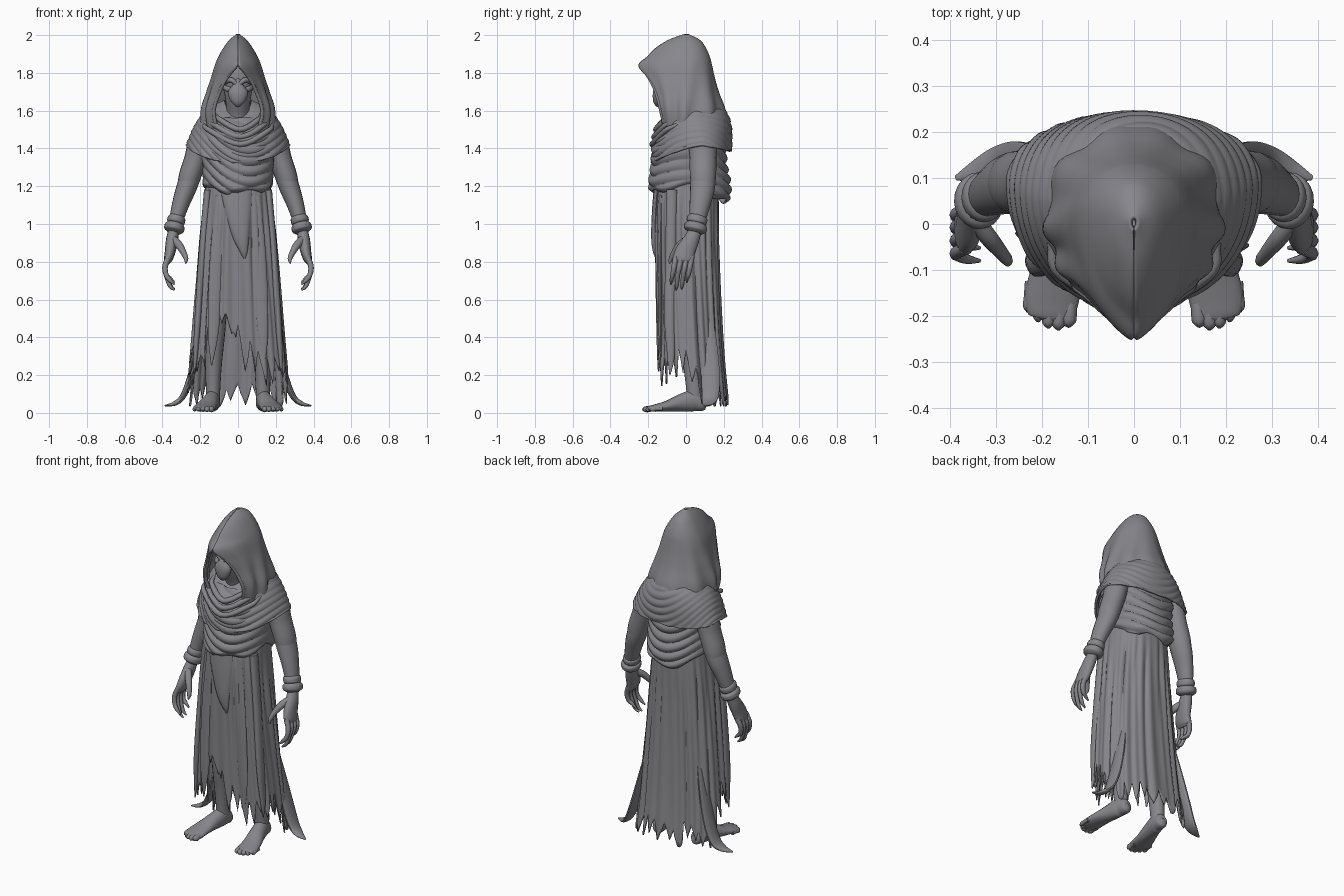
import bpy, bmesh, math, random
from mathutils import Vector as V
random.seed(4)
mat = bpy.data.materials.new("ash grey")
mat.diffuse_color = (0.24, 0.24, 0.26, 1)


def table(tab, t):
    """Smooth interpolation of rows (key, value, value...)."""
    tab = sorted(tab)
    t = min(max(t, tab[0][0]), tab[-1][0])
    i = max(j for j in range(len(tab) - 1) if tab[j][0] <= t)
    p, q = tab[i], tab[i + 1]
    o, r = tab[max(i - 1, 0)], tab[min(i + 2, len(tab) - 1)]
    h = q[0] - p[0]
    s = (t - p[0]) / h
    out = []
    for k in range(1, len(p)):
        m0 = (q[k] - o[k]) / (q[0] - o[0]) * h
        m1 = (r[k] - p[k]) / (r[0] - p[0]) * h
        out.append((2*s**3 - 3*s*s + 1) * p[k] + (s**3 - 2*s*s + s) * m0
                   + (3*s*s - 2*s**3) * q[k] + (s**3 - s*s) * m1)
    return out


def loft(name, rows, closed=True, caps=False, mirror=False, thick=0, angle=50):
    bm = bmesh.new()
    vs = [[bm.verts.new(p) for p in r] for r in rows]
    n = len(rows[0])
    for a, b in zip(vs, vs[1:]):
        for i in range(n if closed else n - 1):
            j = (i + 1) % n
            bm.faces.new((a[i], a[j], b[j], b[i]))
    if caps:
        bm.faces.new(vs[0])
        bm.faces.new(vs[-1])
    bmesh.ops.recalc_face_normals(bm, faces=bm.faces)
    me = bpy.data.meshes.new(name)
    bm.to_mesh(me)
    me.polygons.foreach_set("use_smooth", [True] * len(me.polygons))
    me.set_sharp_from_angle(angle=math.radians(angle))
    me.materials.append(mat)
    ob = bpy.data.objects.new(name, me)
    bpy.context.collection.objects.link(ob)
    if thick:
        m = ob.modifiers.new("thickness", 'SOLIDIFY')
        m.thickness, m.offset = thick, 0
    if mirror:
        ob.modifiers.new("mirror", 'MIRROR')
    return ob


def tube(name, pts, ref=(0, 1, 0), seg=14, sub=5, mirror=True):
    """Tapered tube; each point is x, y, z, radius across, radius along ref."""
    tab = [(i, *p) for i, p in enumerate(pts)]
    n = (len(pts) - 1) * sub
    s = [table(tab, i / sub) for i in range(n + 1)]
    rows = []
    for i, (x, y, z, ra, rb) in enumerate(s):
        t = (V(s[min(i + 1, n)][:3]) - V(s[max(i - 1, 0)][:3])).normalized()
        u = V(ref).cross(t).normalized()
        w = t.cross(u)
        rows.append([V((x, y, z)) + u * max(ra, .002) * math.cos(a) + w * max(rb, .002) * math.sin(a)
                     for a in (k * math.tau / seg for k in range(seg))])
    return loft(name, rows, caps=True, mirror=mirror)


def ring_pt(a, hw, yf, yb, p=1.0, d=0.0, ym=None):
    """Rounded section point, a = 0 at the front, widest at ym."""
    s, c = math.sin(a), math.cos(a)
    ym = (yf + yb) / 2 if ym is None else ym
    depth = ym - yf if c > 0 else yb - ym
    return (hw * (1 + d) * math.copysign(abs(s) ** p, s),
            ym - depth * (1 + d) * math.copysign(abs(c) ** p, c))


def swag(x, z, width, slant=0.0):
    """Hanging U-shaped folds, rounded ridges with sharp valleys."""
    return abs(math.sin((z - 2.6 * x * x + slant * x) * math.pi / width)) - .6


# hood: pointed shell with an open front
HOOD = [(2.0, .006, -.01, .012, 0), (1.97, .042, -.09, .07, 0), (1.93, .072, -.155, .1, 0),
        (1.88, .1, -.205, .122, 0), (1.84, .116, -.248, .132, .002), (1.77, .136, -.196, .148, .06),
        (1.7, .158, -.16, .168, .095), (1.6, .186, -.132, .205, .128), (1.48, .185, -.11, .222, .11)]
rows = []
for i in range(57):
    z = 2.0 - .52 * (i / 56) ** 1.4
    w, yf, yb, o = table(HOOD, z)
    o, ym = max(o, 0), min(.02, yb * .2)
    row = []
    for k in range(-36, 37):
        u, s = abs(k) / 36, (1 if k >= 0 else -1)
        if u < .5:
            x, y = w * math.sin(u * math.pi), ym + (yb - ym) * math.cos(u * math.pi)
        else:
            th = (u - .5) * 2 * 1.1
            x = o + (w - o) * (math.cos(th) - math.cos(1.1)) / (1 - math.cos(1.1))
            y = ym + (yf - ym) * math.sin(th) / math.sin(1.1)
        low = max(0, min(1, (1.88 - z) / .25))
        f = 1 + .05 * low * (math.sin(24 * u + 8 * z) - .2) * min(1, 4 * u) * min(1, 5 * (1 - u))
        row.append((s * x * f, y * f, z))
    rows.append(row)
loft("hood", rows, closed=False, thick=.012)
tube("hood_hem", [(.002, -.245, 1.838, .005, .005), (.06, -.195, 1.77, .008, .008), (.096, -.16, 1.7, .009, .009),
                  (.128, -.132, 1.6, .01, .01), (.112, -.11, 1.5, .01, .01)], seg=8)

# masked face
tube("head", [(0, -.05, 1.87, .01, .01), (0, -.05, 1.84, .065, .07), (0, -.05, 1.76, .088, .085),
              (0, -.05, 1.68, .07, .07), (0, -.02, 1.58, .06, .06), (0, 0, 1.48, .07, .07)], mirror=False, seg=24)
tube("beak_mask", [(0, -.11, 1.775, .012, .012), (0, -.135, 1.74, .025, .022), (0, -.145, 1.7, .052, .03),
                   (0, -.145, 1.655, .042, .03), (0, -.14, 1.63, .02, .02), (0, -.135, 1.62, .004, .004)], mirror=False)
tube("brow", [(.008, -.148, 1.74, .01, .01), (.035, -.142, 1.762, .014, .012), (.065, -.115, 1.755, .014, .012),
              (.088, -.08, 1.73, .008, .008)], seg=10)
tube("cheek", [(.03, -.14, 1.715, .008, .008), (.055, -.125, 1.715, .015, .013), (.08, -.085, 1.73, .01, .01)], seg=10)

# shoulder shawl
N = 128
SHAWL = [(0, .07, -.07, .12, 1.65), (.3, .16, -.13, .205, 1.605), (.6, .22, -.16, .235, 1.53), (1, .272, -.175, .236, 1.415)]
rows = []
for i in range(57):
    t = i / 56
    hw, yf, yb, z0 = table(SHAWL, t)
    row = []
    for k in range(N):
        a = k * math.tau / N
        z = z0 - .09 * max(0, math.cos(a)) ** 1.5 - .03 * t * max(0, -math.cos(a))
        x, y = ring_pt(a, hw, yf, yb, .95, 0, .03 + .06 * t)
        d = .065 * t ** .5 * swag(x, z, .045, .25) * (1 - .7 * abs(math.sin(a)))
        row.append((*ring_pt(a, hw, yf, yb, .95, d, .03 + .06 * t), z))
    rows.append(row)
loft("shoulder_shawl", rows, thick=.012)

# collar rolls hanging below the chin
for i in range(3):
    g = i * .028
    tube("collar_roll", [(-.125 - g, -.04, 1.585 - g, .008, .008), (-.1 - g, -.11, 1.555 - g, .014, .014),
                         (.01, -.155 - g * .35, 1.5 - g * 1.4, .02, .016), (.105 + g, -.11, 1.55 - g, .014, .014),
                         (.125 + g, -.04, 1.585 - g, .008, .008)], mirror=False, ref=(0, 0, 1), seg=10)

# draped torso cloth
TORSO = [(1.1, .17, -.18, .225), (1.18, .178, -.19, .232), (1.25, .182, -.187, .225), (1.32, .183, -.178, .21),
         (1.42, .195, -.172, .208), (1.5, .18, -.15, .19), (1.56, .13, -.1, .15)]
rows = []
for i in range(73):
    t = i / 72
    row = []
    for k in range(N):
        a = k * math.tau / N
        c = math.cos(a)
        hem = 1.2 - .03 * max(0, c) - .08 * max(0, -c) + .012 * math.sin(5 * a)
        z = 1.56 + (hem - 1.56) * t
        hw, yf, yb = table(TORSO, z)
        x, y = ring_pt(a, hw, yf, yb, .9)
        d = .075 * swag(x, z, .055, .35 if c > 0 else 0) * (.35 + .65 * abs(c))
        if t > .95:
            d -= .1 * (t - .95) / .05
        row.append((*ring_pt(a, hw, yf, yb, .9, d), z))
    rows.append(row)
loft("torso_drape", rows, thick=.01)

# long skirt with vertical folds and a torn hem
SKIRT = [(1.24, .165, -.14, .165), (1.1, .178, -.158, .168), (.9, .196, -.158, .168), (.6, .222, -.152, .178),
         (.3, .247, -.145, .195), (.03, .27, -.14, .22)]
HEM = [(-3.15, .1), (-2.4, .07), (-1.8, .09), (-1.5, .24), (-1.0, .25), (-.75, .27), (-.6, .47), (-.1, .48),
       (.05, .3), (.3, .22), (1.0, .24), (1.5, .22), (1.8, .09), (2.4, .07), (3.15, .1)]
COLS, TEETH = 240, 30
teeth = [random.uniform(.06, .17) for _ in range(TEETH)]
skew = [random.uniform(-.05, .05) for _ in range(TEETH)]
cols = []
for k in range(COLS):
    a = k * math.tau / COLS - math.pi
    q = k * TEETH / COLS
    j, f = int(q), q - int(q)
    h = max(table(HEM, a)[0] + teeth[j] * abs(2 * f - 1) + skew[j] - .03, .035)
    col = []
    for i in range(41):
        z = 1.24 + (h - 1.24) * i / 40
        hw, yf, yb = table(SKIRT, z)
        g = min(1, (1.24 - z) / .3)
        d = g * (.05 * (abs(math.sin(8.5 * a + .6 * math.sin(3 * z))) - .6) + .02 * math.sin(27 * a + 2 * z))
        col.append((*ring_pt(a, hw, yf, yb, .85, d), z))
    cols.append(col)
loft("torn_skirt", list(zip(*cols)), thick=.008, angle=60)

# loose cloth layered on the skirt
tube("front_panel", [(-.01, -.15, 1.2, .085, .02), (.0, -.16, 1.08, .07, .02), (.015, -.165, .94, .045, .02),
                     (.03, -.165, .86, .022, .012), (.035, -.155, .81, .003, .003)], mirror=False)
tube("side_strip", [(.16, -.075, 1.18, .02, .03), (.188, -.08, .85, .02, .03), (.212, -.085, .5, .018, .03),
                    (.225, -.08, .3, .012, .02), (.232, -.085, .2, .002, .003)])
tube("front_strip", [(.09, -.13, 1.15, .03, .012), (.115, -.138, .8, .035, .012), (.13, -.136, .45, .03, .01),
                     (.14, -.132, .25, .003, .003)])
tube("trailing_tail", [(.14, .08, .7, .01, .03), (.2, .115, .4, .015, .045), (.248, .13, .2, .018, .05),
                       (.29, .128, .09, .016, .045), (.335, .115, .05, .012, .03), (.388, .1, .038, .003, .005)])

# arms, cuffs and hands
tube("arm", [(.14, .09, 1.53, .04, .05), (.192, .09, 1.44, .055, .066), (.228, .092, 1.32, .055, .066),
             (.27, .088, 1.2, .054, .066), (.302, .075, 1.11, .046, .056), (.327, .06, 1.02, .037, .044),
             (.342, .048, .95, .03, .036)], seg=20)
tube("sleeve", [(.15, .09, 1.53, .04, .05), (.2, .09, 1.43, .06, .072), (.226, .09, 1.34, .06, .071),
                (.256, .09, 1.25, .058, .069), (.272, .09, 1.19, .05, .062)], seg=20)
for z, r in ((1.02, .045), (.98, .051)):
    x, y = .327 + (1.02 - z) * .25, .058 - (1.02 - z) * .2
    tube("wrist_cuff", [(x - .006, y + .006, z + .028, r * .7, r * .75), (x - .003, y + .003, z + .015, r, r * 1.15),
                        (x, y, z, r * 1.06, r * 1.22), (x + .003, y - .003, z - .014, r, r * 1.12),
                        (x + .006, y - .006, z - .026, r * .65, r * .7)], seg=20)
tube("palm", [(.342, .048, .96, .029, .035), (.35, .025, .91, .032, .044), (.36, -.005, .85, .028, .054),
              (.37, -.014, .81, .022, .055), (.374, -.016, .79, .01, .04)])
for y, tip in ((-.053, .68), (-.025, .65), (.004, .655), (.031, .69)):
    tube("finger", [(.366, y, .83, .016, .015), (.386, y - .01, .775, .015, .014), (.38, y - .018, .73, .013, .012),
                    (.36, y - .024, tip + .022, .011, .01), (.335, y - .027, tip, .004, .004)], seg=8)
tube("thumb", [(.345, .01, .92, .022, .022), (.314, -.032, .89, .021, .019), (.289, -.062, .85, .016, .015),
               (.275, -.08, .815, .012, .012), (.277, -.088, .79, .003, .003)], seg=10)

# legs and bare feet
tube("leg", [(.11, .02, .75, .065, .07), (.122, .02, .45, .056, .065), (.13, .035, .25, .044, .05),
             (.132, .045, .12, .038, .044), (.132, .045, .05, .036, .042)], seg=18)
tube("foot", [(.126, .105, .04, .015, .012), (.128, .09, .042, .034, .032), (.135, .04, .062, .056, .04),
              (.15, -.03, .052, .046, .046), (.168, -.1, .036, .029, .055), (.178, -.16, .026, .02, .06),
              (.18, -.2, .022, .013, .05), (.182, -.212, .02, .004, .035)], ref=(1, 0, 0), seg=18)
for i in range(5):
    x, y, r = .138 + i * .022, (-.208, -.214, -.21, -.196, -.175)[i], .016 - i * .0012
    tube("toe", [(x, y + .05, .022, r, r), (x + .002, y + .02, .022, r, r), (x + .004, y - .004, .018, r, r),
                 (x + .004, y - .016, .013, .004, .004)], ref=(1, 0, 0), seg=8)
